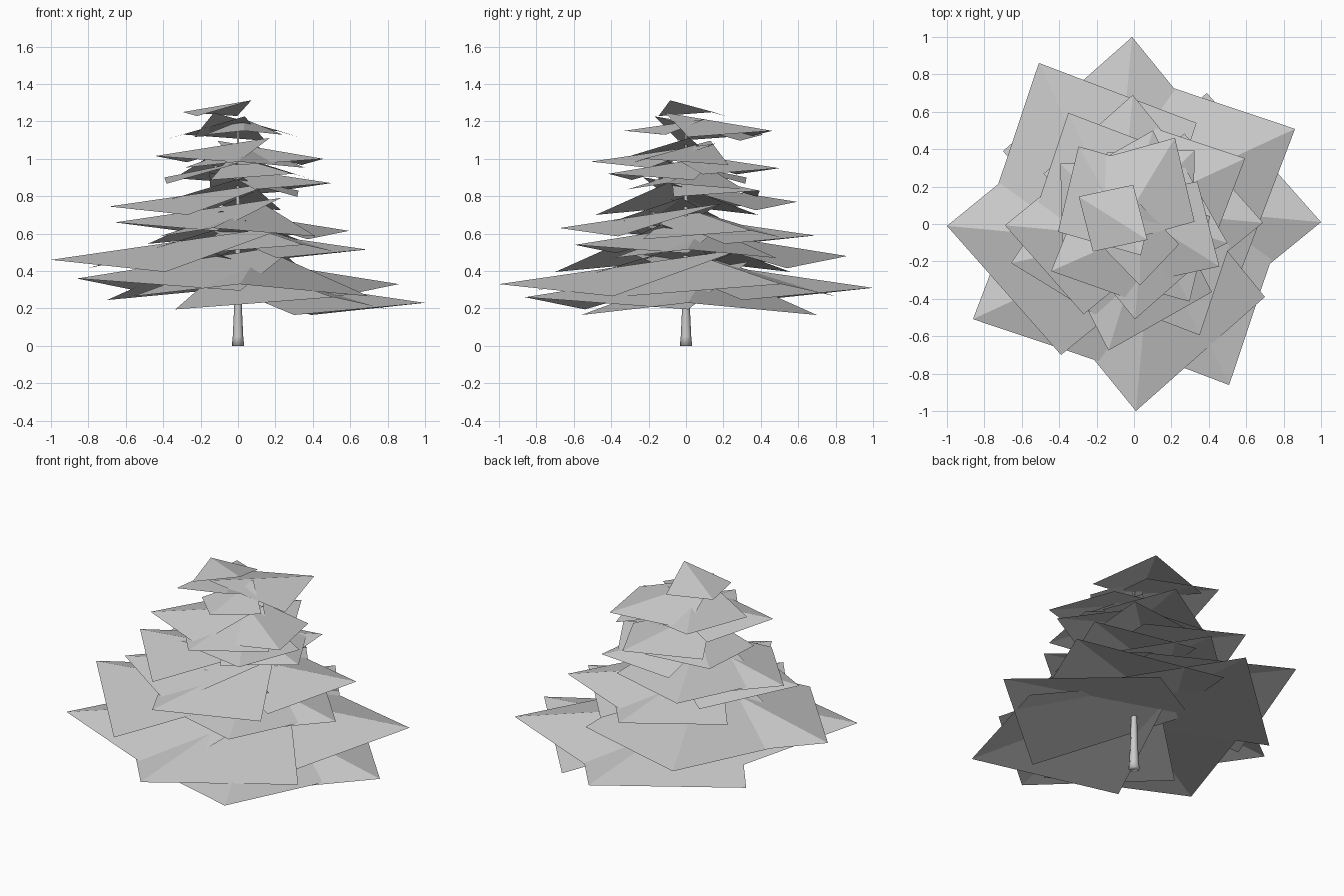
import bpy, math
from mathutils import Matrix, Vector

cube = bpy.data.objects.get("Cube")
if cube:
    bpy.data.objects.remove(cube)

grey = bpy.data.materials.new("plain_grey")
grey.use_nodes = True
GREY = (0.6, 0.6, 0.6, 1)
grey.diffuse_color = GREY
grey.node_tree.nodes["Principled BSDF"].inputs["Base Color"].default_value = GREY


def add_mesh(name, verts, faces):
    mesh = bpy.data.meshes.new(name)
    mesh.from_pydata(verts, [], faces)
    mesh.materials.append(grey)
    obj = bpy.data.objects.new(name, mesh)
    bpy.context.collection.objects.link(obj)
    return obj


# One bough: a square card folded along its spine, tip pointing to +x
BOUGH = [Vector(p) for p in ((1, 0.01, 0), (0.39, 0.70, -0.065),
                             (-0.31, 0.13, 0.19), (0.3, -0.56, -0.065))]


def add_bough(name, angle, reach, tip_height):
    turn = Matrix.Rotation(math.radians(angle), 3, "Z")
    lift = Vector((0, 0, tip_height))
    add_mesh(name, [turn @ (p * reach) + lift for p in BOUGH],
             [(0, 1, 2), (0, 2, 3)])


# Tiers of boughs: reach, then (angle, tip height) for each bough
TIERS = {
    "lower": (1.0, ((0, .23), (300, .26), (90, .31), (30, .33),
                    (270, .33), (210, .36), (180, .46), (120, .48))),
    "middle": (0.69, ((0, .515), (300, .54), (90, .59), (30, .615),
                      (258, .63), (197, .66), (180, .745), (120, .77))),
    "upper": (0.51, ((50, .83), (348, .87), (140, .90), (305, .92), (78, .95),
                     (270, .985), (333, 1.0), (209, 1.015),
                     (125, 1.13), (64, 1.15))),
    "top": (0.33, ((275, 1.15), (153, 1.25))),
}
for tier, (reach, boughs) in TIERS.items():
    for i, (angle, height) in enumerate(boughs):
        add_bough(f"{tier}_bough_{i + 1}", angle, reach, height)

# Trunk: tapered rings with a flared foot
SIDES = 8
rings = ((0, .033), (.05, .028), (.2, .021), (.6, .013), (1.2, .005))
verts = [(r * math.cos(math.tau * k / SIDES), r * math.sin(math.tau * k / SIDES), z)
         for z, r in rings for k in range(SIDES)]
faces = [(j * SIDES + k, j * SIDES + (k + 1) % SIDES,
          (j + 1) * SIDES + (k + 1) % SIDES, (j + 1) * SIDES + k)
         for j in range(len(rings) - 1) for k in range(SIDES)]
faces.append(tuple(reversed(range(SIDES))))
trunk = add_mesh("trunk", verts, faces)
trunk.data.shade_smooth()
